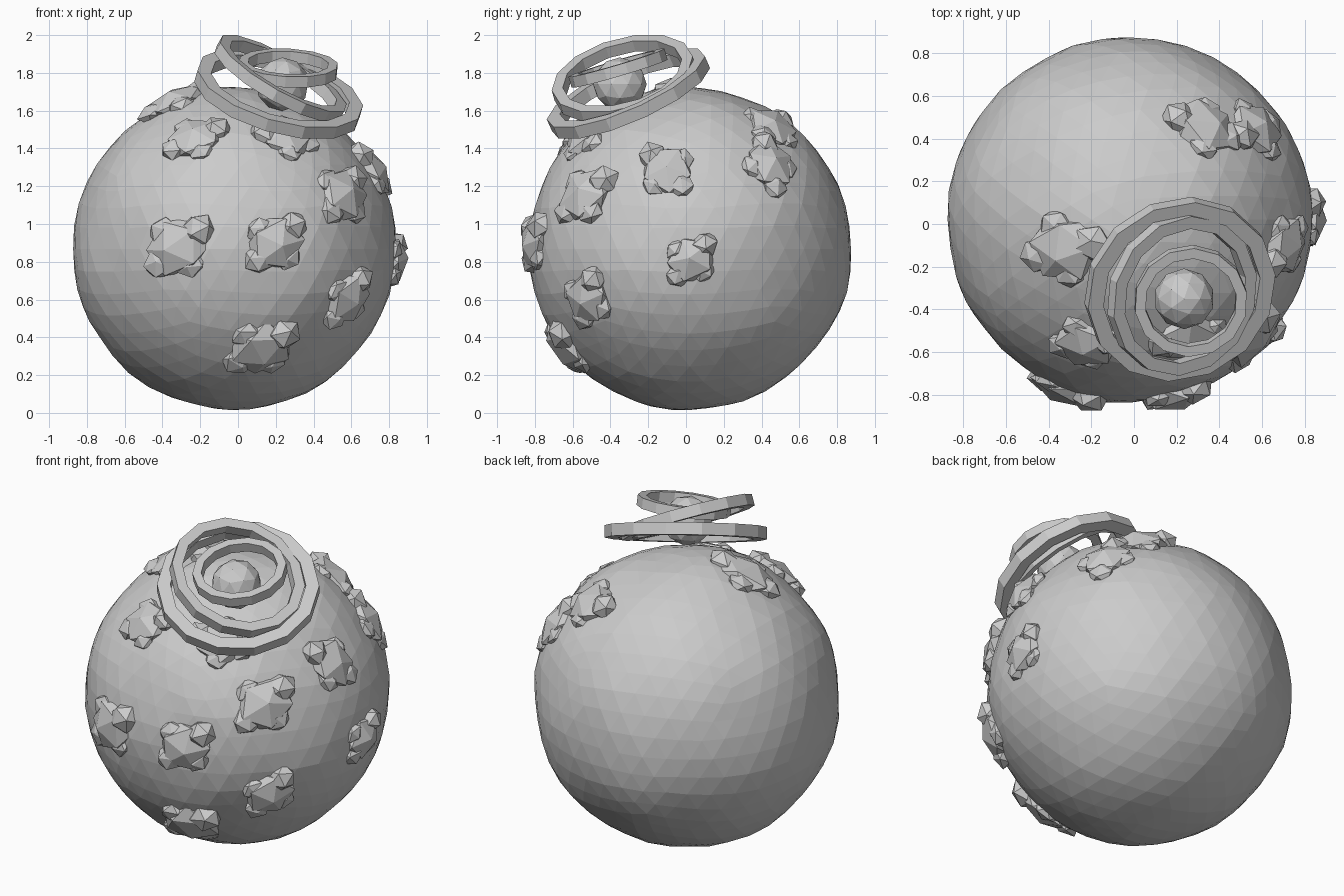
import bpy, bmesh, math, random
from mathutils import Vector, Matrix, noise

if "Cube" in bpy.data.objects:
    bpy.data.objects.remove(bpy.data.objects["Cube"])

random.seed(4)
CENTRE = Vector((-0.02, 0.02, 0.868))
RADIUS = 0.855

grey = bpy.data.materials.new("light grey")
grey.diffuse_color = (0.6, 0.6, 0.6, 1)
grey.use_nodes = True
grey.node_tree.nodes["Principled BSDF"].inputs["Base Color"].default_value = grey.diffuse_color


def finish(name, bm):
    bmesh.ops.recalc_face_normals(bm, faces=bm.faces)
    mesh = bpy.data.meshes.new(name)
    bm.to_mesh(mesh)
    bm.free()
    mesh.materials.append(grey)
    obj = bpy.data.objects.new(name, mesh)
    bpy.context.collection.objects.link(obj)
    return obj


def frame(normal):
    """Axes with z along the normal and x level."""
    n = Vector(normal).normalized()
    x = Vector((0, 0, 1)).cross(n).normalized()
    y = n.cross(x)
    return Matrix((x, y, n)).transposed().to_4x4()


# Planet: faceted ball with gentle uneven ground
bm = bmesh.new()
bmesh.ops.create_icosphere(bm, subdivisions=4, radius=RADIUS)
for v in bm.verts:
    d = v.co.normalized()
    v.co *= 1 + 0.02 * noise.noise(d * 2.2) + 0.006 * noise.noise(d * 6)
    v.co += CENTRE
finish("planet", bm)


# Rock clusters: one large faceted lump with smaller ones beside it
def rock_cluster(index, spot, turn, size):
    n = (Vector(spot) - CENTRE).normalized()
    base = (Matrix.Translation(CENTRE + n * RADIUS) @ frame(n)
            @ Matrix.Rotation(math.radians(turn), 4, 'Z'))
    bm = bmesh.new()
    lumps = [(0, 0, 0.17, 0.085), (0.12, 0.03, 0.095, 0.08), (-0.12, -0.03, 0.09, 0.055),
             (0.02, -0.10, 0.08, 0.05), (-0.04, 0.10, 0.08, 0.05)]
    for x, y, r, h in lumps:
        spin = Matrix.Rotation(random.uniform(0, 6.28), 4, 'Z')
        tip = Matrix.Rotation(random.uniform(-0.4, 0.4), 4, 'X')
        place = (base @ Matrix.Translation((x * size, y * size, -0.015))
                 @ Matrix.Diagonal((r * size, r * size * 0.88, h, 1)) @ spin @ tip)
        bmesh.ops.create_icosphere(bm, subdivisions=1, radius=1, matrix=place)
    finish(f"rock_cluster_{index}", bm)


clusters = [
    ((-0.31, -0.76, 0.88), 25, 1.1), ((0.20, -0.80, 0.90), 30, 1.0),
    ((0.55, -0.53, 1.15), 25, 1.05), ((0.12, -0.62, 0.35), 25, 1.1),
    ((0.57, -0.51, 0.61), 45, 0.95), ((-0.23, -0.57, 1.46), 20, 0.95),
    ((0.26, -0.54, 1.47), 150, 0.95), ((0.70, -0.10, 1.28), 120, 0.95),
    ((0.82, 0.03, 0.81), 35, 0.85), ((-0.33, -0.12, 1.66), 65, 1.1),
    ((0.34, 0.47, 1.53), 10, 1.0), ((0.58, 0.45, 1.32), 70, 1.0),
]
for i, c in enumerate(clusters, 1):
    rock_cluster(i, *c)


# Orbiting rings: flat bands with a square section
def ring(name, centre, normal, outer, width, height, sides):
    place = Matrix.Translation(centre) @ frame(normal)
    section = [(outer, -height / 2), (outer, height / 2),
               (outer - width, height / 2), (outer - width, -height / 2)]
    bm = bmesh.new()
    loops = []
    for s in range(sides):
        a = 2 * math.pi * s / sides
        loops.append([bm.verts.new(place @ Vector((r * math.cos(a), r * math.sin(a), z)))
                      for r, z in section])
    for s in range(sides):
        p, q = loops[s], loops[(s + 1) % sides]
        for k in range(4):
            j = (k + 1) % 4
            bm.faces.new((p[k], q[k], q[j], p[j]))
    finish(name, bm)


ring("large_ring", (0.215, -0.305, 1.69), (0.257, -0.39, 0.885), 0.455, 0.075, 0.07, 14)
ring("middle_ring", (0.225, -0.33, 1.77), (0.48, -0.24, 0.84), 0.385, 0.06, 0.065, 14)
ring("small_ring", (0.265, -0.36, 1.825), (0.05, -0.28, 0.95), 0.265, 0.05, 0.06, 14)

# Moon inside the rings
bm = bmesh.new()
bmesh.ops.create_icosphere(bm, subdivisions=2, radius=0.142,
                           matrix=Matrix.Translation((0.235, -0.35, 1.74)))
finish("moon", bm)
